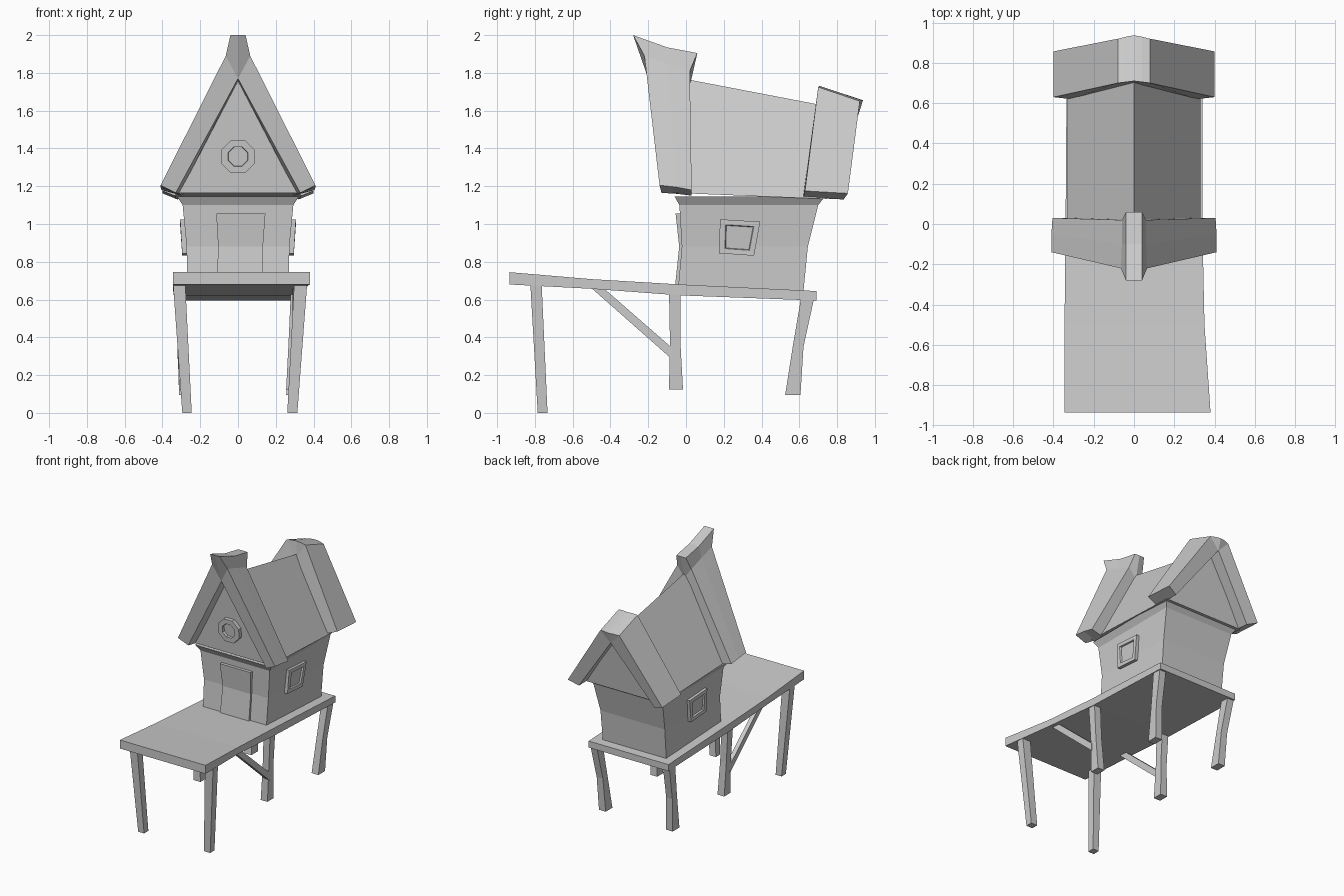
import bpy, bmesh, math

if "Cube" in bpy.data.objects:
    bpy.data.objects.remove(bpy.data.objects["Cube"])


def finish(name, bm, mirror=False):
    bmesh.ops.recalc_face_normals(bm, faces=bm.faces)
    me = bpy.data.meshes.new(name)
    bm.to_mesh(me)
    bm.free()
    ob = bpy.data.objects.new(name, me)
    bpy.context.collection.objects.link(ob)
    if mirror:
        m = ob.modifiers.new("Mirror", 'MIRROR')
        m.merge_threshold = 0.0005
    return ob


def loft(name, rings, mirror=False):
    """Skin a list of closed rings and cap both ends."""
    bm = bmesh.new()
    rows = [[bm.verts.new(p) for p in r] for r in rings]
    n = len(rows[0])
    for a, b in zip(rows, rows[1:]):
        for i in range(n):
            j = (i + 1) % n
            bm.faces.new((a[i], a[j], b[j], b[i]))
    bm.faces.new(rows[0])
    bm.faces.new(rows[-1])
    return finish(name, bm, mirror)


def rect(x0, x1, y0, y1, z):
    return [(x0, y0, z), (x1, y0, z), (x1, y1, z), (x0, y1, z)]


def gable_trim(name, rows):
    """Half of an inverted V band: foot in, foot out, neck, tip, tip centre, apex."""
    bm = bmesh.new()
    vs = [[bm.verts.new(p) for p in r] for r in rows]
    for r in (vs[0], vs[-1]):
        bm.faces.new((r[0], r[1], r[2], r[5]))
        bm.faces.new((r[2], r[3], r[4], r[5]))
    for a, b in zip(vs, vs[1:]):
        for i, j in ((0, 1), (1, 2), (2, 3), (3, 4), (5, 0)):
            bm.faces.new((a[i], a[j], b[j], b[i]))
    return finish(name, bm, True)


# Sagging platform
deck = [(-.935, -.345, .38, .68, .745), (-.5, -.345, .35, .657, .708),
        (-.03, -.34, .34, .622, .68), (.69, -.335, .34, .595, .645)]
loft("platform", [[(a, y, b), (c, y, b), (c, y, t), (a, y, t)] for y, a, c, b, t in deck])

# Crooked legs: (inner x, outer x, y0, y1, z) sections
legs = {
    "front_leg": [(.28, .345, -.825, -.765, .70), (.245, .295, -.785, -.733, 0)],
    "middle_leg": [(.28, .335, -.09, -.028, .65), (.268, .32, -.085, -.03, .38),
                   (.255, .312, -.09, -.016, .125)],
    "back_leg": [(.28, .335, .61, .68, .615), (.268, .32, .565, .622, .35),
                 (.255, .312, .525, .606, .095)],
}
for part, secs in legs.items():
    for side, s in (("left", -1), ("right", 1)):
        k = s * (1.065 if part == "front_leg" and s > 0 else 1)
        loft(f"{part}_{side}", [rect(k * a, k * b, c, d, z) for a, b, c, d, z in secs])

# Diagonal braces
loft("brace", [[(x, -.50, .66), (x, -.43, .655), (x, -.075, .345), (x, -.075, .285)]
               for x in (.288, .32)], True)

# House walls, flared under the eaves
walls = [(.268, -.045, .62, .625), (.272, -.022, .645, .88),
         (.293, -.035, .70, 1.10), (.322, -.06, .735, 1.145)]
loft("house_walls", [rect(-w, w, f, b, z) for w, f, b, z in walls])

# Main roof, ridge drops to the back
loft("main_roof", [[(-.33, y, z), (.33, y, z), (0, ya, za)]
                   for y, z, ya, za in ((-.07, 1.165, -.12, 1.79), (.75, 1.132, .82, 1.61))])

# Gable trims
gable_trim("front_gable_trim", [
    [(.33, -.13, 1.165), (.41, -.14, 1.205), (.065, -.22, 1.89),
     (.04, -.28, 2.0), (0, -.28, 2.0), (0, -.2, 1.77)],
    [(.31, -.05, 1.16), (.41, -.05, 1.195), (.06, -.1, 1.85),
     (.04, -.1, 1.935), (0, -.1, 1.935), (0, -.1, 1.755)],
    [(.295, .03, 1.15), (.405, .03, 1.18), (.06, .02, 1.81),
     (.04, .06, 1.905), (0, .06, 1.905), (0, .02, 1.73)]])
gable_trim("back_gable_trim", [
    [(.31, .62, 1.14), (.40, .63, 1.175), (.08, .70, 1.725),
     (.04, .705, 1.73), (0, .71, 1.73), (0, .70, 1.6)],
    [(.32, .835, 1.13), (.40, .857, 1.162), (.08, .92, 1.65),
     (.04, .93, 1.655), (0, .937, 1.655), (0, .91, 1.57)]])

# Door
loft("door", [rect(a, b, y, y + .05, z) for a, b, y, z in
              ((-.112, .132, -.058, .67), (-.105, .132, -.036, .88), (-.115, .145, -.055, 1.055))])

# Side windows: frame with recessed pane
outer = [(.175, .845), (.36, .832), (.393, 1.012), (.18, 1.025)]


def pane(k, dx):
    cy, cz = .28, .928
    return [(.275 + dx + (z - .83) * .06, cy + (y - cy) * k, cz + (z - cz) * k) for y, z in outer]


loft("side_window", [pane(1, -.02), pane(1, .02), pane(.7, .02), pane(.66, .008)], True)


# Octagonal gable window
def octagon(r, y):
    ring = []
    for i in range(8):
        a = math.pi / 8 + i * math.pi / 4
        z = r * math.sin(a)
        ring.append((r * math.cos(a), y - z * .08, 1.357 + z))
    return ring


loft("gable_window", [octagon(.095, -.06), octagon(.095, -.115),
                      octagon(.056, -.115), octagon(.054, -.095)])
